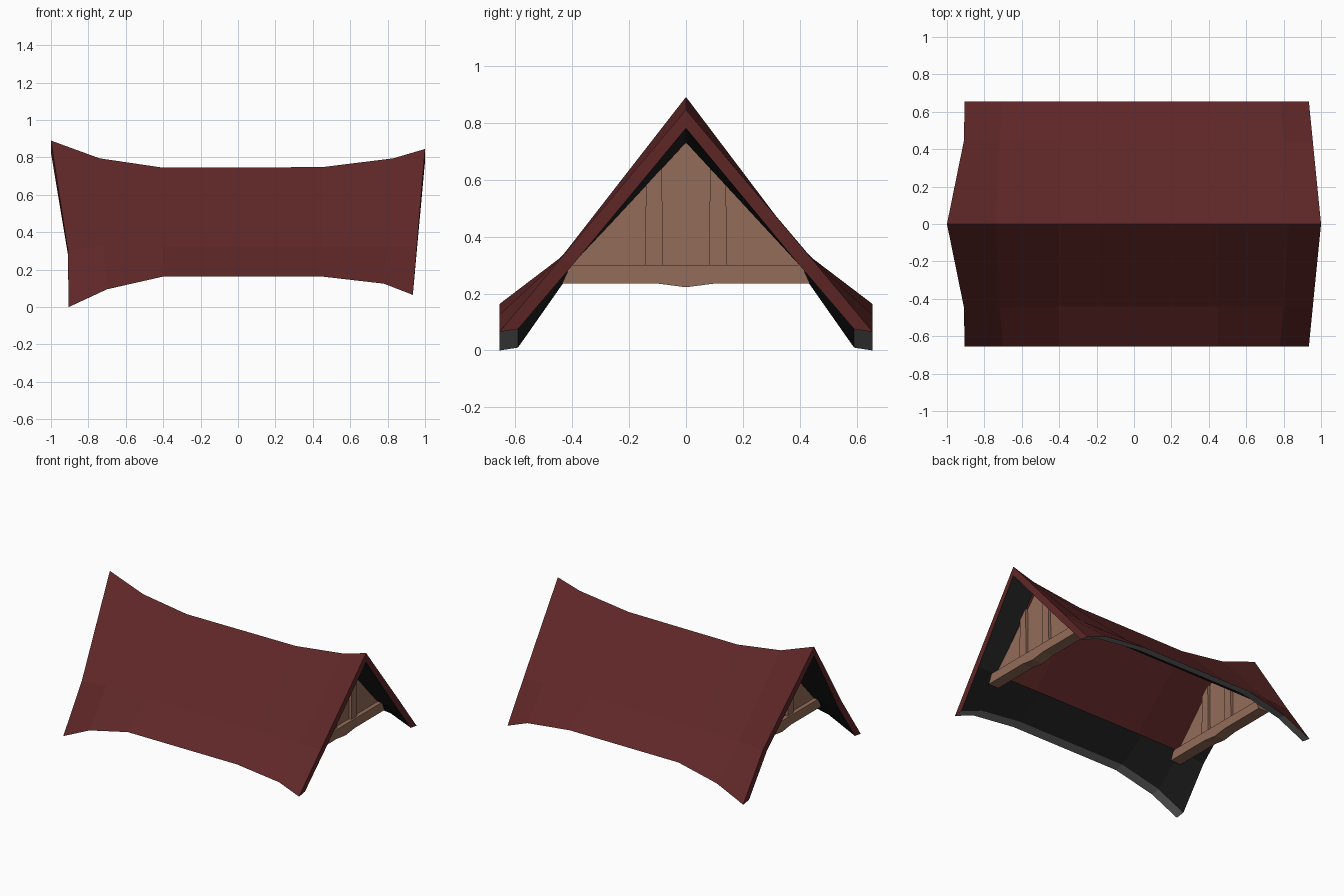
import bpy, bmesh

if "Cube" in bpy.data.objects:
    bpy.data.objects.remove(bpy.data.objects["Cube"])

def material(name, rgb):
    m = bpy.data.materials.new(name)
    m.diffuse_color = (*rgb, 1)
    m.use_nodes = True
    m.node_tree.nodes["Principled BSDF"].inputs["Base Color"].default_value = m.diffuse_color
    return m

RED = material("dark red roof", (0.115, 0.02, 0.02))
BLACK = material("black underside", (0.014, 0.014, 0.014))
GREY = material("grey eave edge", (0.19, 0.19, 0.19))
WOOD = material("light wood", (0.29, 0.15, 0.1))

def finish(bm, name, mats):
    me = bpy.data.meshes.new(name)
    bm.to_mesh(me)
    bm.free()
    for m in mats:
        me.materials.append(m)
    ob = bpy.data.objects.new(name, me)
    bpy.context.collection.objects.link(ob)
    return ob

# Roof: stations along x, each (ridge x, ridge z, knee x, knee z, eave x, eave z)
STATIONS = [
    (-1.0, .89, -.91, .305, -.905, 0),
    (-.74, .795, -.72, .322, -.70, .095),
    (-.40, .745, -.40, .325, -.40, .163),
    (.45, .748, .45, .325, .45, .163),
    (.83, .795, .80, .323, .78, .125),
    (1.0, .845, .956, .321, .935, .065),
]

def roof_slope(name, side):
    bm = bmesh.new()
    rows = []
    for rx, rz, kx, kz, ex, ez in STATIONS:
        loop = [(rx, 0, rz), (kx, .442, kz), (ex, .655, ez),                    # outer skin
                (ex, .59, ez + .01), (kx, .397, kz - .02), (rx, 0, rz - .065)]  # inner skin
        rows.append([bm.verts.new((x, y * side, z)) for x, y, z in loop])

    def face(vs, mat):
        f = bm.faces.new(vs if side < 0 else vs[::-1])
        f.material_index = mat
    for i in range(5):
        a, b = rows[i], rows[i + 1]
        for j, mat in enumerate((0, 0, 2, 1, 1)):
            if j == 4 and 0 < i < 4:
                continue  # inner lining is open between the gables
            face([a[j], a[j + 1], b[j + 1], b[j]], mat)
    # red bargeboards closing both ends
    for row, flip in ((rows[0], True), (rows[-1], False)):
        for j in range(2):
            q = [row[j], row[j + 1], row[4 - j], row[5 - j]]
            face(q[::-1] if flip else q, 0)
    return finish(bm, name, (RED, BLACK, GREY))

roof_slope("front_roof_slope", -1)
roof_slope("back_roof_slope", 1)

def prism(name, profile, x0, x1):
    """Extrude a (y, z) outline along x."""
    bm = bmesh.new()
    f = bm.faces.new([bm.verts.new((x0, y, z)) for y, z in profile])
    r = bmesh.ops.extrude_face_region(bm, geom=[f])
    for v in r["geom"]:
        if isinstance(v, bmesh.types.BMVert):
            v.co.x = x1
    bmesh.ops.recalc_face_normals(bm, faces=bm.faces[:])
    return finish(bm, name, [WOOD])

# Gables: tie beam, wall panel and two battens at each end
for label, x in (("right", .80), ("left", -.71)):
    prism(label + "_tie_beam",
          [(-.435, .235), (-.1, .235), (0, .222), (.1, .235), (.435, .235), (.405, .30), (-.405, .30)],
          x - .04, x + .04)
    prism(label + "_gable_panel", [(-.41, .29), (.41, .29), (0, .735)], x - .01, x + .01)
    for name, s in (("front", -1), ("back", 1)):
        prism(f"{label}_{name}_batten",
              [(s * .08, .29), (s * .145, .29), (s * .14, .58), (s * .085, .64)],
              x - .028, x + .028)
